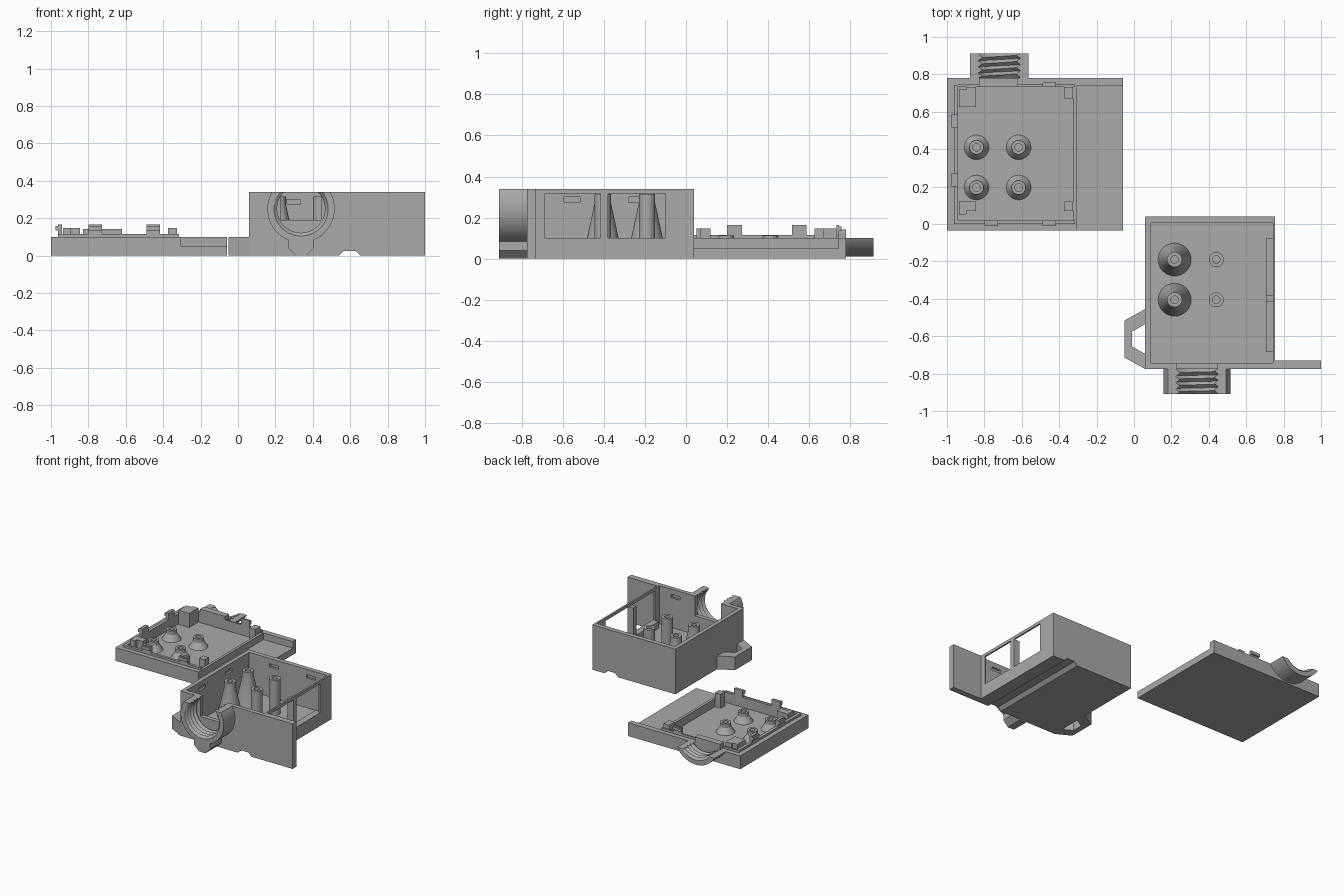
import bpy, bmesh, math

if "Cube" in bpy.data.objects:
    bpy.data.objects.remove(bpy.data.objects["Cube"])

grey = bpy.data.materials.new("plain grey")
grey.diffuse_color = (0.40, 0.40, 0.40, 1)
grey.use_nodes = True
grey.node_tree.nodes["Principled BSDF"].inputs["Base Color"].default_value = grey.diffuse_color


def finish(name, bm):
    bmesh.ops.recalc_face_normals(bm, faces=bm.faces)
    me = bpy.data.meshes.new(name)
    bm.to_mesh(me)
    bm.free()
    me.materials.append(grey)
    ob = bpy.data.objects.new(name, me)
    bpy.context.collection.objects.link(ob)
    return ob


def box(name, x0, x1, y0, y1, z0, z1):
    bm = bmesh.new()
    bmesh.ops.create_cube(bm, size=1)
    for v in bm.verts:
        v.co = (x1 if v.co.x > 0 else x0, y1 if v.co.y > 0 else y0, z1 if v.co.z > 0 else z0)
    return finish(name, bm)


def prism(name, pts, a, b, axis):
    """Extrude a 2D outline from a to b along y (points x,z) or z (points x,y)."""
    bm = bmesh.new()
    put = (lambda p, h: (p[0], h, p[1])) if axis == 'y' else (lambda p, h: (p[0], p[1], h))
    lo = [bm.verts.new(put(p, a)) for p in pts]
    hi = [bm.verts.new(put(p, b)) for p in pts]
    bm.faces.new(lo)
    bm.faces.new(hi[::-1])
    for i in range(len(pts)):
        j = (i + 1) % len(pts)
        bm.faces.new((lo[i], lo[j], hi[j], hi[i]))
    return finish(name, bm)


def smooth(ob):
    bpy.ops.object.select_all(action='DESELECT')
    ob.select_set(True)
    bpy.context.view_layer.objects.active = ob
    bpy.ops.object.shade_smooth_by_angle(angle=math.radians(30))


def cut(ob, *cutters):
    bpy.context.view_layer.objects.active = ob
    for c in cutters:
        m = ob.modifiers.new("cut", 'BOOLEAN')
        m.operation, m.solver, m.object = 'DIFFERENCE', 'EXACT', c
        bpy.ops.object.modifier_apply(modifier=m.name)
        bpy.data.objects.remove(c)


def post(name, x, y, profile, n=32):
    """Turned screw post from (radius, z) points."""
    bm = bmesh.new()
    rings = [[bm.verts.new((x + r * math.cos(2 * math.pi * i / n), y + r * math.sin(2 * math.pi * i / n), z))
              for i in range(n)] for r, z in profile]
    for a, b in zip(rings, rings[1:]):
        for i in range(n):
            j = (i + 1) % n
            bm.faces.new((a[i], a[j], b[j], b[i]))
    bm.faces.new(rings[0])
    bm.faces.new(rings[-1])
    smooth(finish(name, bm))


def collar(name, cx, cz, y0, y1, top, n=48, turns=4):
    """Open pipe collar with a threaded bore, trimmed flat at height top."""
    pitch = (y1 - y0) / turns
    sect = [(0.18, y0), (0.18, y1), (0.145, y1)]
    sect += [(0.128 if k % 2 else 0.145, y1 - pitch * k / 2) for k in range(1, 2 * turns)]
    sect += [(0.145, y0)]
    bm = bmesh.new()
    rings = []
    for i in range(n + 1):
        t = 2 * i / n - 1
        ring = []
        for k, (r, y) in enumerate(sect):
            a = t * math.acos((cz - top) / r)
            lean = pitch * 0.2 * t if 2 < k < len(sect) - 1 else 0
            ring.append(bm.verts.new((cx + r * math.sin(a), y + lean, cz - r * math.cos(a))))
        rings.append(ring)
    for a, b in zip(rings, rings[1:]):
        for k in range(len(sect)):
            j = (k + 1) % len(sect)
            bm.faces.new((a[k], a[j], b[j], b[k]))
    bm.faces.new(rings[0])
    bm.faces.new(rings[-1])
    smooth(finish(name, bm))


# --- Case: open tray with windows, cable opening, clip slots and base groove
case = box("case_body", 0.06, 0.755, -0.775, 0.04, 0, 0.34)
cut(case,
    box("c", 0.09, 0.743, -0.743, 0.005, 0.05, 0.5),
    box("c", 0.73, 0.80, -0.69, -0.415, 0.10, 0.318),
    box("c", 0.73, 0.80, -0.38, -0.10, 0.10, 0.318),
    box("c", 0.228, 0.445, -0.80, -0.735, 0.19, 0.5),
    prism("c", [(0.53, -0.01), (0.565, 0.025), (0.63, 0.025), (0.665, -0.01)], -0.9, 0.2, 'y'),
    box("c", 0.26, 0.335, 0.0, 0.02, 0.275, 0.30),
    box("c", 0.57, 0.645, 0.0, 0.02, 0.275, 0.30),
    box("c", 0.57, 0.645, -0.758, -0.74, 0.275, 0.30),
    box("c", 0.075, 0.095, -0.595, -0.515, 0.275, 0.30),
    box("c", 0.075, 0.095, -0.28, -0.20, 0.275, 0.30))
box("side_flange", 0.755, 1.0, -0.775, -0.73, 0, 0.34)

# Window sill and centre bar
box("window_sill", 0.706, 0.744, -0.685, -0.075, 0.05, 0.10)
box("window_bar", 0.706, 0.744, -0.415, -0.38, 0.05, 0.318)

# Threaded collar with its foot
collar("case_collar", 0.337, 0.25, -0.91, -0.775, 0.34)
prism("collar_foot", [(0.31, 0), (0.365, 0), (0.405, 0.04), (0.405, 0.088), (0.337, 0.072),
                      (0.27, 0.088), (0.27, 0.04)], -0.91, -0.775, 'y')

# Strap loop on the left side
prism("strap_loop", [(0.06, -0.455), (-0.05, -0.515), (-0.05, -0.715), (0.06, -0.775),
                     (0.06, -0.695), (-0.01, -0.655), (-0.01, -0.575), (0.06, -0.535)], 0, 0.10, 'z')

# Screw posts in the case
for y in (-0.19, -0.405):
    post("flared_post", 0.217, y, [(0.088, 0.05), (0.04, 0.27), (0.04, 0.315), (0.02, 0.315), (0.02, 0.08)])
    post("straight_post", 0.44, y, [(0.04, 0.05), (0.04, 0.315), (0.02, 0.315), (0.02, 0.08)])

# --- Lid: slab with pocket, lower side shelf and raised lip
lid = box("lid_plate", -1.0, -0.06, -0.035, 0.78, 0, 0.10)
cut(lid,
    box("c", -0.94, -0.325, 0.02, 0.733, 0.04, 0.3),
    box("c", -0.305, 0.0, -0.1, 0.74, 0.05, 0.3))
box("lip_left", -0.963, -0.94, 0.0, 0.743, 0.09, 0.116)
box("lip_front", -0.94, -0.315, 0.0, 0.02, 0.09, 0.116)
box("lip_back", -0.94, -0.315, 0.733, 0.745, 0.09, 0.116)

# Cable plug and collar half on the lid
box("cable_plug", -0.83, -0.62, 0.733, 0.78, 0.09, 0.143)
collar("lid_collar", -0.72, 0.19, 0.78, 0.912, 0.10)

# Corner locating blocks
for x0, x1, y0, y1 in ((-0.935, -0.895, 0.625, 0.72), (-0.895, -0.845, 0.625, 0.733),
                       (-0.895, -0.845, 0.07, 0.12), (-0.935, -0.895, 0.05, 0.12),
                       (-0.374, -0.326, 0.07, 0.12), (-0.374, -0.326, 0.67, 0.733)):
    box("corner_block", x0, x1, y0, y1, 0.04, 0.147)

# Snap clips with outward nubs
for x in (-0.80, -0.488):
    box("front_clip", x, x + 0.072, 0.0, 0.02, 0.10, 0.165)
    box("front_clip_nub", x, x + 0.072, -0.012, 0.0, 0.135, 0.158)
box("back_clip", -0.49, -0.418, 0.733, 0.745, 0.10, 0.165)
box("back_clip_nub", -0.49, -0.418, 0.745, 0.757, 0.135, 0.158)
for y in (0.20, 0.515):
    box("left_clip", -0.963, -0.94, y, y + 0.072, 0.10, 0.165)
    box("left_clip_nub", -0.975, -0.963, y, y + 0.072, 0.135, 0.158)

# Screw posts in the lid
for x in (-0.842, -0.617):
    for y in (0.41, 0.195):
        post("lid_post", x, y, [(0.066, 0.04), (0.038, 0.085), (0.038, 0.114), (0.02, 0.114), (0.02, 0.06)])
